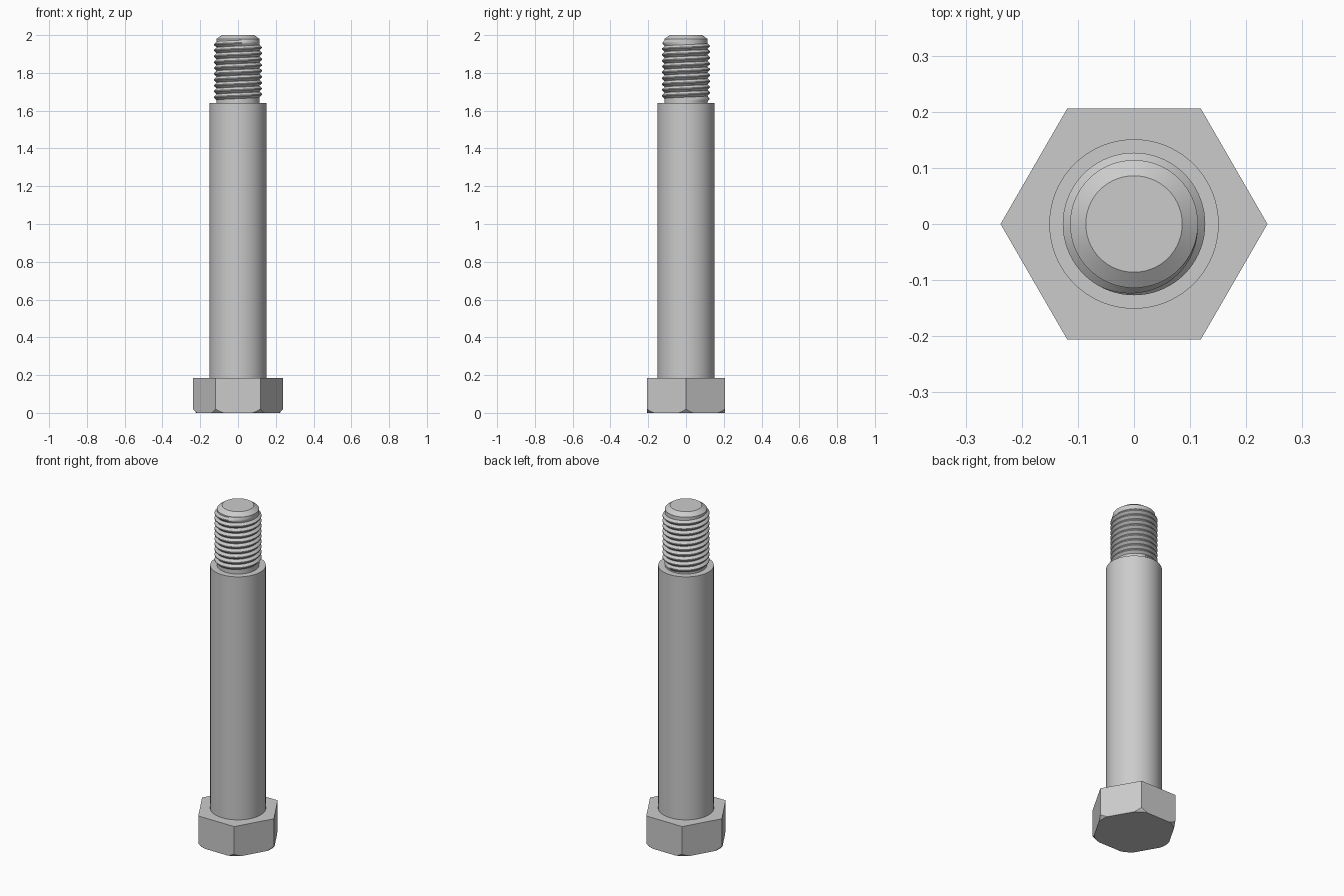
import bpy, bmesh, math

if "Cube" in bpy.data.objects:
    bpy.data.objects.remove(bpy.data.objects["Cube"], do_unlink=True)

SEGMENTS = 72

# One plain steel colour
steel = bpy.data.materials.new("steel_grey")
steel.use_nodes = True
colour = (0.6, 0.6, 0.6, 1)
steel.diffuse_color = colour
steel.node_tree.nodes["Principled BSDF"].inputs["Base Color"].default_value = colour


def loft(name, sections, closed):
    """Skin a list of point rows; closed rows form rings with end caps."""
    bm = bmesh.new()
    rows = [[bm.verts.new(p) for p in row] for row in sections]
    count = len(rows[0])
    for low, high in zip(rows, rows[1:]):
        for i in range(count if closed else count - 1):
            j = (i + 1) % count
            bm.faces.new((low[i], low[j], high[j], high[i]))
    if closed:
        bm.faces.new(rows[0][::-1])
        bm.faces.new(rows[-1])
    bmesh.ops.remove_doubles(bm, verts=bm.verts, dist=1e-5)
    bmesh.ops.recalc_face_normals(bm, faces=bm.faces)
    mesh = bpy.data.meshes.new(name)
    bm.to_mesh(mesh)
    bm.free()
    mesh.materials.append(steel)
    obj = bpy.data.objects.new(name, mesh)
    bpy.context.collection.objects.link(obj)
    bpy.ops.object.select_all(action="DESELECT")
    obj.select_set(True)
    bpy.context.view_layer.objects.active = obj
    bpy.ops.object.shade_smooth_by_angle(angle=math.radians(30))
    return obj


def polar(r, a, z):
    return (r * math.cos(a), r * math.sin(a), z)


def lathe(name, profile):
    return loft(name, [[polar(r, a, z) for a in angles] for r, z in profile], True)


angles = [math.tau * i / SEGMENTS for i in range(SEGMENTS)]

# Hexagonal head, corners trimmed by a cone at the bottom
FLAT, CHAMFER, HEAD_TOP = 0.206, 0.221, 0.185


def hex_radius(a):
    return FLAT / math.cos(a % (math.pi / 3) - math.pi / 6)


bottom, middle, top = [], [], []
for a in angles:
    r = hex_radius(a)
    trimmed = min(r, CHAMFER)
    bottom.append(polar(trimmed, a, 0))
    middle.append(polar(r, a, (r - trimmed) * 1.2))
    top.append(polar(r, a, HEAD_TOP))
loft("hex_head", [bottom, middle, top], True)

# Plain shank and the chamfered core of the threaded end
SHOULDER = 1.64
lathe("shank", [(0.151, HEAD_TOP), (0.151, SHOULDER)])
lathe("thread_core", [(0.114, SHOULDER), (0.114, 1.98), (0.086, 2.0)])

# Right-handed helical thread that fades out at both ends
ROOT, CREST, PITCH, TURNS = 0.1135, 0.127, 0.031, 10
steps = TURNS * SEGMENTS
ridge = []
for i in range(steps + 1):
    turn = i / SEGMENTS
    a = math.tau * turn
    z = SHOULDER + PITCH * (turn + 0.5)
    fade = min(1, 3 * turn, 3 * (TURNS - turn))
    crest = ROOT + (CREST - ROOT) * fade
    ridge.append([polar(ROOT, a, z - PITCH / 2), polar(crest, a, z - PITCH / 12),
                  polar(crest, a, z + PITCH / 12), polar(ROOT, a, z + PITCH / 2)])
loft("thread_ridge", ridge, False)
